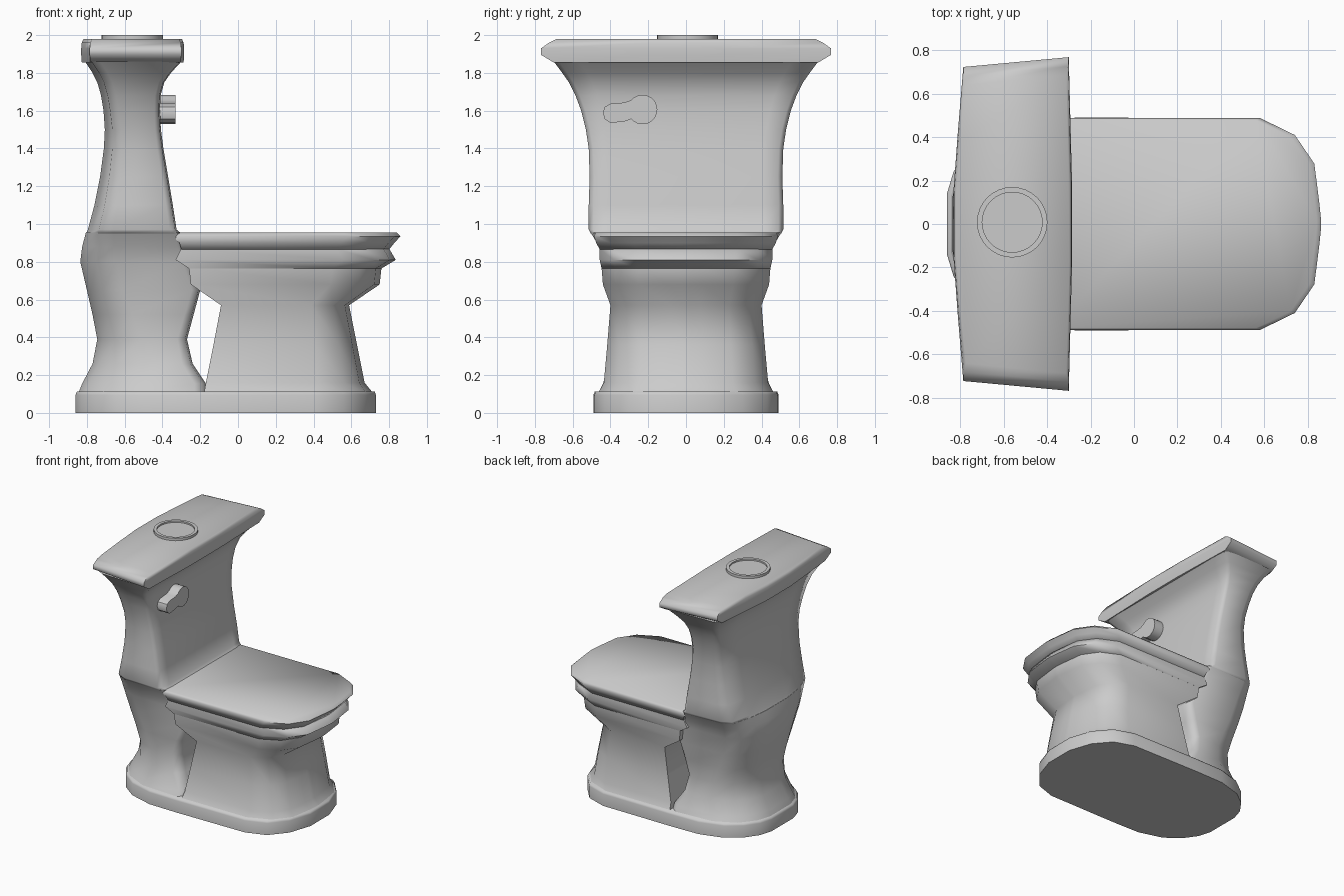
import bpy, bmesh, math

if "Cube" in bpy.data.objects:
    bpy.data.objects.remove(bpy.data.objects["Cube"])


def finish(name, bm, angle):
    bmesh.ops.remove_doubles(bm, verts=bm.verts, dist=1e-5)
    bmesh.ops.recalc_face_normals(bm, faces=bm.faces)
    me = bpy.data.meshes.new(name)
    bm.to_mesh(me)
    bm.free()
    ob = bpy.data.objects.new(name, me)
    bpy.context.collection.objects.link(ob)
    bpy.ops.object.select_all(action='DESELECT')
    ob.select_set(True)
    bpy.context.view_layer.objects.active = ob
    bpy.ops.object.shade_smooth_by_angle(angle=math.radians(angle))
    return ob


def loft(name, rings, angle=72):
    """Skin equal-length closed rings and cap both ends."""
    bm = bmesh.new()
    vs = [[bm.verts.new(p) for p in r] for r in rings]
    n = len(vs[0])
    for a, b in zip(vs, vs[1:]):
        for i in range(n):
            j = (i + 1) % n
            bm.faces.new((a[i], a[j], b[j], b[i]))
    bm.faces.new(vs[0])
    bm.faces.new(vs[-1])
    return finish(name, bm, angle)


def mirror_ring(half, z):
    return [(x, y, z) for x, y in half] + [(x, -y, z) for x, y in reversed(half)]


def bowl_ring(z, xb, xf, h, L):
    # flat cut at the back, rounded nose at the front
    return mirror_ring([(xb, h), (xf - L, h), (xf - .43 * L, .84 * h),
                        (xf - .11 * L, .57 * h), (xf - .008, .2 * h), (xf, .04 * h)], z)


def tank_ring(z, xb, xf, h, r):
    # r blends from nearly square back corners (0) to a rounded back (1)
    mix = lambda a, b: a + (b - a) * r
    return mirror_ring([(xf, .8 * h), (xf - mix(.006, .012), mix(.96, .92) * h),
                        (xf - mix(.03, .06), h),
                        (xb + mix(.08, .30), mix(.985, .96) * h),
                        (xb + mix(.035, .13), mix(.95, .78) * h),
                        (xb + mix(.015, .035), mix(.6, .52) * h), (xb, .28 * h)], z)


# foot plinth
foot = [(-.86, .14), (-.83, .24), (-.755, .345), (-.64, .43), (-.45, .485), (-.2, .49), (.4, .485),
        (.56, .43), (.67, .30), (.73, .12)]
loft("foot", [mirror_ring(foot, 0), mirror_ring(foot, .095),
              mirror_ring([(x * .992, y * .985) for x, y in foot], .113)])

# bowl pedestal with stepped rim
loft("bowl", [bowl_ring(*p) for p in [
    (.105, -.18, .715, .465, .32), (.16, -.17, .67, .435, .25), (.36, -.13, .63, .417, .22),
    (.57, -.09, .588, .40, .20), (.68, -.25, .75, .44, .26), (.77, -.26, .76, .447, .26)]])

# seat ring under the lid
loft("seat", [bowl_ring(*p) for p in [
    (.765, -.26, .76, .447, .26), (.81, -.33, .835, .457, .28), (.87, -.30, .80, .457, .28)]])

# closed seat lid
loft("seat_lid", [bowl_ring(*p) for p in [
    (.865, -.30, .80, .457, .28), (.90, -.31, .828, .475, .28),
    (.935, -.35, .86, .487, .28), (.955, -.38, .84, .478, .28)]])

# rear column below the tank
loft("rear_column", [tank_ring(*p) for p in [
    (.105, -.845, -.17, .465, 1), (.155, -.825, -.17, .44, 1), (.26, -.77, -.24, .405, .9),
    (.39, -.745, -.27, .385, .7), (.52, -.77, -.235, .39, .6), (.65, -.80, -.20, .40, .5),
    (.80, -.835, -.25, .43, .5), (.88, -.825, -.28, .46, .4), (.955, -.805, -.30, .505, .3)]])

# flared tank
loft("tank", [tank_ring(*p) for p in [
    (.95, -.805, -.30, .505, .3), (.97, -.795, -.325, .515, .25), (1.1, -.76, -.345, .515, .2),
    (1.25, -.73, -.37, .51, .15), (1.4, -.71, -.395, .515, .1), (1.5, -.705, -.408, .53, .05),
    (1.6, -.712, -.413, .555, 0), (1.68, -.725, -.41, .585, 0), (1.75, -.745, -.39, .62, 0),
    (1.80, -.77, -.355, .655, 0), (1.86, -.81, -.30, .70, 0)]])


# bowed tank lid
def lid_ring(z, h, inset):
    f, b = -.285 - inset, -.83 + inset
    return mirror_ring([(f, .25 * h), (f - .015, h), (b + .045, h - .045),
                        (b + .02, .55 * h), (b, .2 * h)], z)


loft("tank_lid", [lid_ring(z, h, i) for z, h, i in [
    (1.855, .70, .003), (1.895, .767, 0), (1.93, .767, 0), (1.96, .725, .003), (1.98, .685, .012)]])

# round flush button with a shallow recess
loft("flush_button", [[(-.56 + r * math.cos(t * math.tau / 32), .008 + r * math.sin(t * math.tau / 32), z)
                       for t in range(32)]
                      for r, z in [(.162, 1.96), (.162, 2.0), (.138, 2.0), (.138, 1.988)]], 35)

# flush lever: keyhole outline extruded out of the tank front
outline = []
for k in range(21):
    a = math.radians(-140 + 280 * k / 20)
    outline.append((-.23 + .078 * math.cos(a), 1.606 + .078 * math.sin(a)))
outline += [(-.325, 1.643), (-.40, 1.637), (-.43, 1.62), (-.44, 1.59),
            (-.43, 1.556), (-.40, 1.535), (-.325, 1.543)]
loft("flush_lever", [[(x, y, z) for y, z in outline] for x in (-.43, -.33)], 35)
